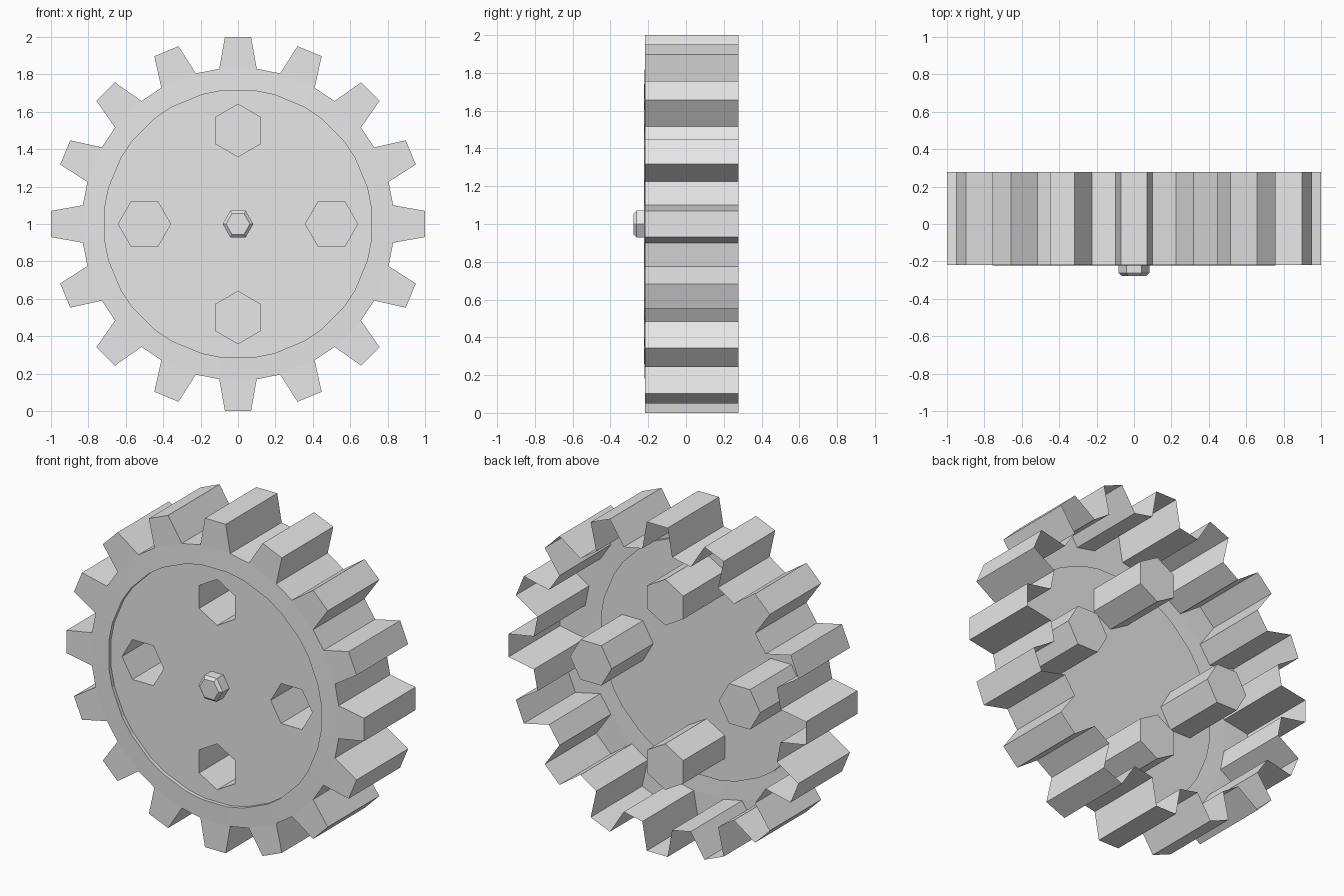
import bpy
import bmesh
from math import sin, cos, pi, atan2, hypot

cube = bpy.data.objects.get("Cube")
if cube:
    bpy.data.objects.remove(cube, do_unlink=True)

# Material
grey = bpy.data.materials.new("light_grey")
grey.use_nodes = True
colour = (0.8, 0.8, 0.8, 1)
grey.diffuse_color = colour
grey.node_tree.nodes["Principled BSDF"].inputs["Base Color"].default_value = colour

TEETH = 16
MID = 1.0                      # height of the axle
TOOTH_Y, COLLAR_Y = -0.218, -0.222
PLATE_Y, POCKET_Y, BACK_Y = -0.20, 0.20, 0.277


def ring(bm, y, points):
    """Closed loop of vertices at depth y from (x, z) points around the axle."""
    return [bm.verts.new((x, y, z + MID)) for x, z in points]


def polygon(radius, sides, start=0.0, cx=0.0, cz=0.0):
    return [(cx + radius * cos(start + 2 * pi * i / sides),
             cz + radius * sin(start + 2 * pi * i / sides)) for i in range(sides)]


def bridge(bm, a, b):
    for i in range(len(a)):
        j = (i + 1) % len(a)
        bm.faces.new((a[i], a[j], b[j], b[i]))


def loop_edges(bm, verts):
    found = []
    for i, v in enumerate(verts):
        w = verts[(i + 1) % len(verts)]
        found.append(bm.edges.get((v, w)) or bm.edges.new((v, w)))
    return found


def finish(bm, name):
    bmesh.ops.recalc_face_normals(bm, faces=bm.faces[:])
    mesh = bpy.data.meshes.new(name)
    bm.to_mesh(mesh)
    bm.free()
    mesh.materials.append(grey)
    obj = bpy.data.objects.new(name, mesh)
    bpy.context.collection.objects.link(obj)
    return obj


# Toothed outline: root, tip, tip, root for each tooth
outline = []
for i in range(TEETH):
    a = 2 * pi * i / TEETH
    for r, t in ((0.83, -0.1), (1.0, -0.07), (1.0, 0.07), (0.83, 0.1)):
        outline.append((r * cos(a) - t * sin(a), r * sin(a) + t * cos(a)))
roots = [p for i, p in enumerate(outline) if i % 4 in (0, 3)]
circle = [(0.718 * x / hypot(x, z), 0.718 * z / hypot(x, z)) for x, z in roots]

# Thin open-backed shell: rim wall, tooth fronts, collar and step
bm = bmesh.new()
front = ring(bm, TOOTH_Y, outline)
bridge(bm, front, ring(bm, BACK_Y, outline))
for i in range(TEETH):
    bm.faces.new(front[4 * i:4 * i + 4])
root_loop = [v for i, v in enumerate(front) if i % 4 in (0, 3)]
collar = ring(bm, COLLAR_Y, circle)
plate = ring(bm, PLATE_Y, circle)
bridge(bm, root_loop, collar)
bridge(bm, collar, plate)

# Four hexagonal pockets, closed at the back
edges = loop_edges(bm, plate)
for k in range(4):
    a = k * pi / 2
    hexagon = polygon(0.14, 6, a, 0.5 * cos(a), 0.5 * sin(a))
    mouth = ring(bm, PLATE_Y, hexagon)
    floor = ring(bm, POCKET_Y, hexagon)
    bridge(bm, mouth, floor)
    bm.faces.new(floor)
    edges += loop_edges(bm, mouth)

# Recessed face plate around the pockets
bmesh.ops.triangle_fill(bm, edges=edges, use_beauty=True, normal=(0, -1, 0))
finish(bm, "gear_shell")

# Chamfered hub bolt
bm = bmesh.new()
base = ring(bm, PLATE_Y, polygon(0.082, 6))
shoulder = ring(bm, -0.262, polygon(0.082, 6))
cap = ring(bm, -0.278, polygon(0.064, 6))
bridge(bm, base, shoulder)
bridge(bm, shoulder, cap)
bm.faces.new(cap)
finish(bm, "hub_bolt")
